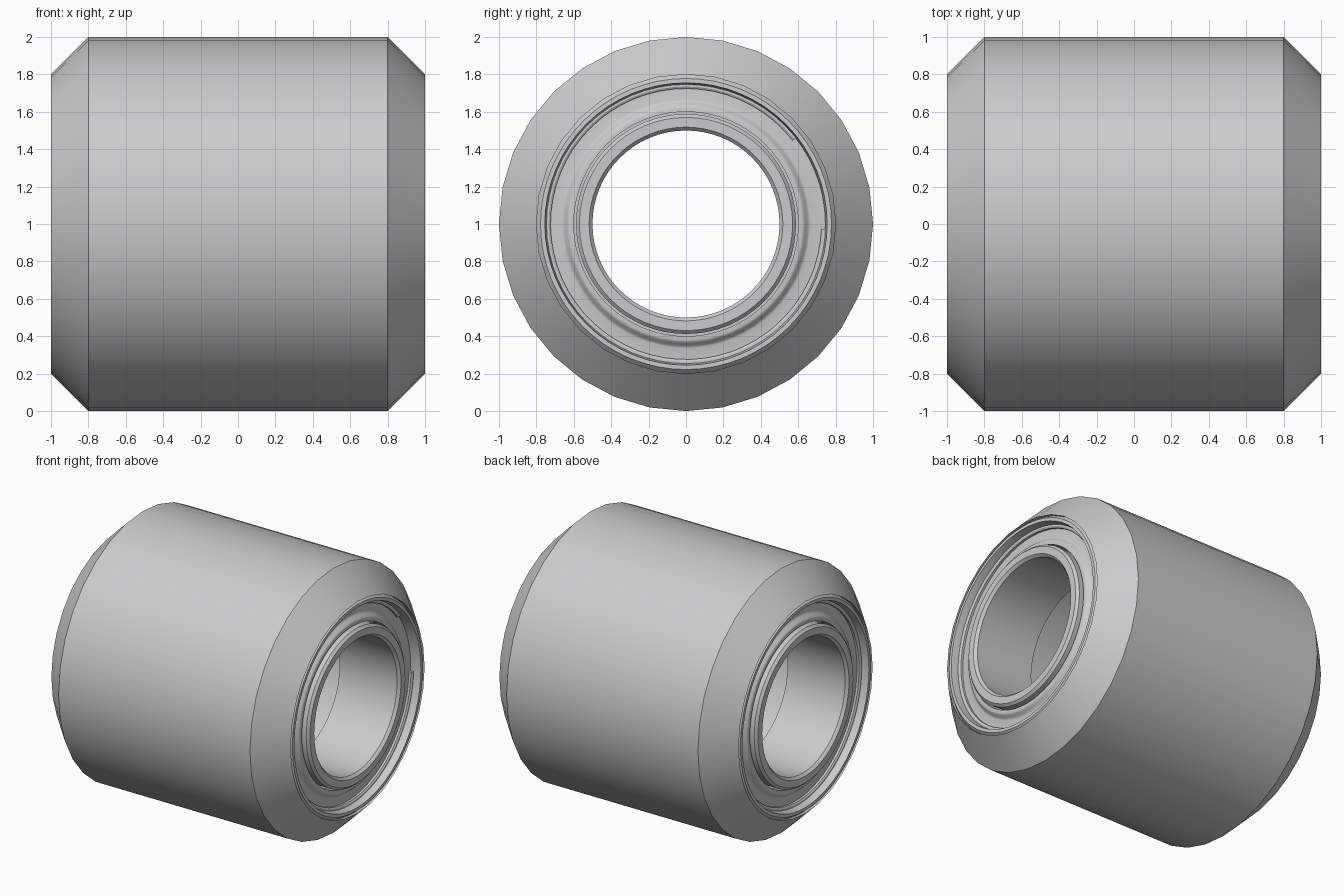
import bpy
import bmesh
from math import radians, cos, sin, tau

if "Cube" in bpy.data.objects:
    bpy.data.objects.remove(bpy.data.objects["Cube"], do_unlink=True)

# One steel colour for every part
steel = bpy.data.materials.new("steel_grey")
steel.use_nodes = True
GREY = (0.6, 0.6, 0.61, 1)
steel.diffuse_color = GREY
steel.node_tree.nodes["Principled BSDF"].inputs["Base Color"].default_value = GREY


def lathe(name, profile, sides, start=0.0, sweep=tau, side=1):
    """Turn a closed (x, radius) profile about the x axis; side=-1 mirrors it."""
    bm = bmesh.new()
    full = sweep >= tau
    count = sides if full else sides + 1
    rings = []
    for i in range(count):
        a = start + sweep * i / sides
        rings.append([bm.verts.new((side * x, r * cos(a), 1 + r * sin(a)))
                      for x, r in profile])
    n = len(profile)
    for i in range(sides):
        near, far = rings[i], rings[(i + 1) % count]
        for j in range(n):
            k = (j + 1) % n
            bm.faces.new((near[j], near[k], far[k], far[j]))
    if not full:
        bm.faces.new(rings[0])
        bm.faces.new(rings[-1])
    bmesh.ops.recalc_face_normals(bm, faces=bm.faces)
    mesh = bpy.data.meshes.new(name)
    bm.to_mesh(mesh)
    bm.free()
    obj = bpy.data.objects.new(name, mesh)
    bpy.context.collection.objects.link(obj)
    mesh.materials.append(steel)
    bpy.ops.object.select_all(action='DESELECT')
    obj.select_set(True)
    bpy.context.view_layer.objects.active = obj
    bpy.ops.object.shade_smooth_by_angle(angle=radians(30))
    return obj


# Chamfered roller sleeve
lathe("roller_sleeve", [(-1, 0.8), (-0.8, 1), (0.8, 1), (1, 0.8)], 32)

# Bearing cross-sections, as (x, radius)
outer_race = [(0.5, 0.8), (0.975, 0.8), (1, 0.778), (1, 0.755), (0.94, 0.745),
              (0.9, 0.745), (0.9, 0.7), (0.5, 0.7)]
inner_race = [(0.5, 0.5), (0.98, 0.5), (1, 0.518), (1, 0.57), (0.982, 0.588),
              (0.5, 0.588)]
seal = [(0.88, 0.6), (0.955, 0.6), (0.955, 0.622), (0.952, 0.63), (0.945, 0.637),
        (0.933, 0.649), (0.926, 0.656), (0.923, 0.664), (0.923, 0.745), (0.88, 0.745)]
snap_ring = [(0.923, 0.724), (0.94, 0.724), (0.947, 0.735), (0.947, 0.749),
             (0.923, 0.749)]
back_plate = [(0.5, 0.58), (0.53, 0.58), (0.53, 0.71), (0.5, 0.71)]

# A sealed bearing in each end, with an open retaining ring
for side, label in ((1, "left"), (-1, "right")):
    lathe(label + "_outer_race", outer_race, 64, side=side)
    lathe(label + "_inner_race", inner_race, 64, side=side)
    lathe(label + "_seal", seal, 64, side=side)
    lathe(label + "_back_plate", back_plate, 64, side=side)
    lathe(label + "_retaining_ring", snap_ring, 56, radians(38), radians(320), side)
